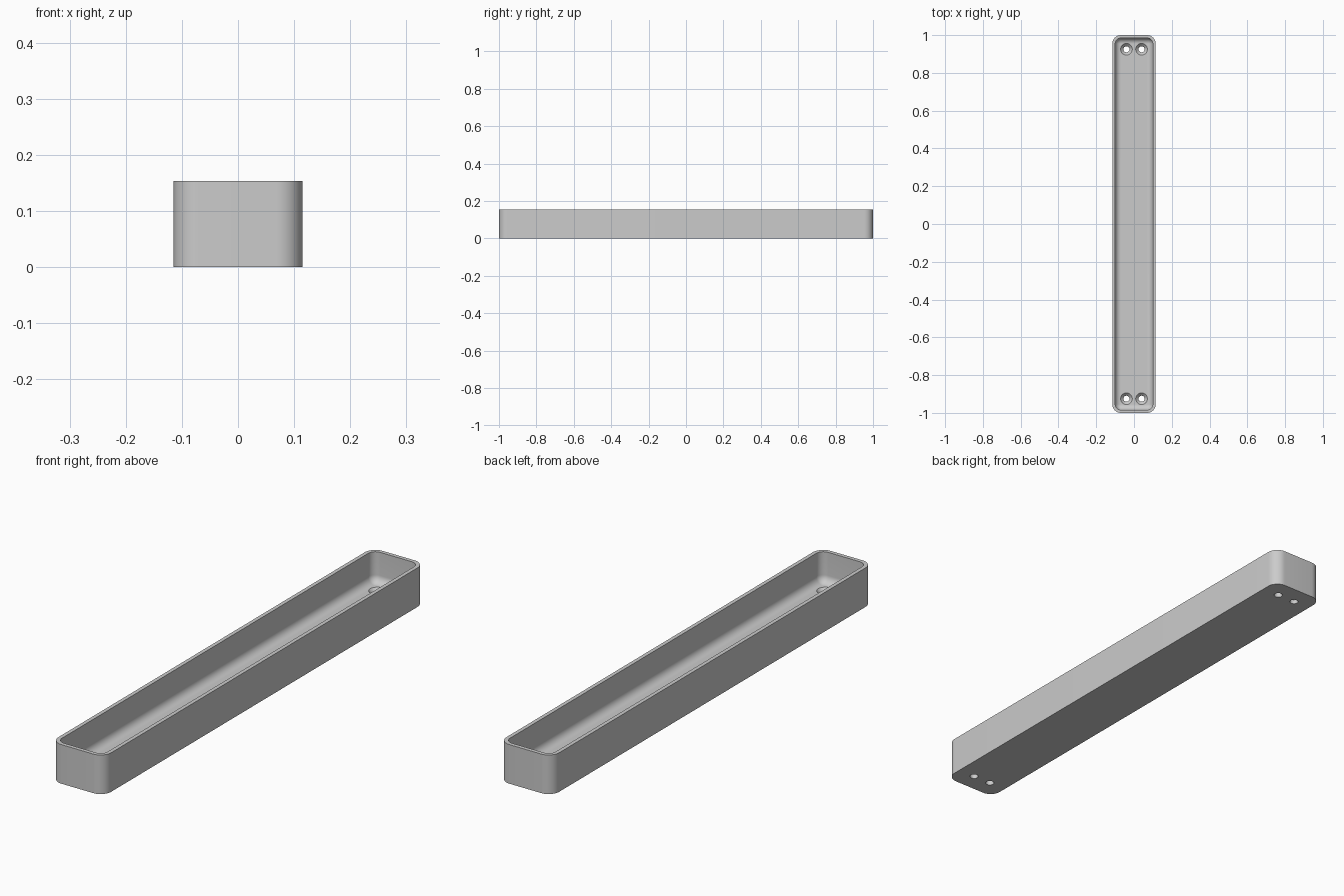
import bpy, bmesh
from math import sin, cos, pi

WIDTH, LENGTH, HEIGHT = 0.23, 2.0, 0.154
CORNER, WALL, FLOOR, FILLET = 0.046, 0.0155, 0.033, 0.03

cube = bpy.data.objects.get("Cube")
if cube:
    bpy.data.objects.remove(cube, do_unlink=True)

grey = bpy.data.materials.new("plain grey")
grey.use_nodes = True
grey.diffuse_color = (0.6, 0.6, 0.6, 1)
grey.node_tree.nodes["Principled BSDF"].inputs["Base Color"].default_value = (0.6, 0.6, 0.6, 1)


def rounded_loop(bm, inset, z, steps=12):
    """Ring of vertices on a rounded rectangle, inset from the outer wall."""
    r = max(CORNER - inset, 0.0004)
    cx, cy = WIDTH / 2 - inset - r, LENGTH / 2 - inset - r
    ring = []
    for quarter, (sx, sy) in enumerate([(1, 1), (-1, 1), (-1, -1), (1, -1)]):
        for i in range(steps + 1):
            a = (quarter + i / steps) * pi / 2
            ring.append(bm.verts.new((sx * cx + r * cos(a), sy * cy + r * sin(a), z)))
    return ring


def circle_loop(bm, x, y, r, z, n=40):
    return [bm.verts.new((x + r * cos(2 * pi * i / n), y + r * sin(2 * pi * i / n), z))
            for i in range(n)]


def skin(bm, rings):
    """Join successive rings with quads and cap both ends."""
    for a, b in zip(rings, rings[1:]):
        n = len(a)
        for i in range(n):
            j = (i + 1) % n
            bm.faces.new((a[i], a[j], b[j], b[i]))
    bm.faces.new(rings[0][::-1])
    bm.faces.new(rings[-1])


def make_object(name, bm):
    bmesh.ops.recalc_face_normals(bm, faces=bm.faces)
    mesh = bpy.data.meshes.new(name)
    bm.to_mesh(mesh)
    bm.free()
    mesh.materials.append(grey)
    obj = bpy.data.objects.new(name, mesh)
    bpy.context.collection.objects.link(obj)
    return obj


# Open tray: outer wall, flat rim, inner wall, rounded inner floor edge
bm = bmesh.new()
rings = [rounded_loop(bm, 0, 0), rounded_loop(bm, 0, HEIGHT), rounded_loop(bm, WALL, HEIGHT)]
for i in range(11):
    a = i / 10 * pi / 2
    rings.append(rounded_loop(bm, WALL + FILLET * (1 - cos(a)), FLOOR + FILLET * (1 - sin(a))))
skin(bm, rings)
tray = make_object("tray", bm)

# Countersunk screw holes, two at each end
bm = bmesh.new()
for x in (-0.04, 0.04):
    for y in (-0.925, 0.925):
        profile = [(0.016, -0.02), (0.016, FLOOR - 0.015), (0.031, FLOOR), (0.031, FLOOR + 0.02)]
        skin(bm, [circle_loop(bm, x, y, r, z) for r, z in profile])
cutter = make_object("screw_hole_cutter", bm)
cutter.hide_render = True

cut = tray.modifiers.new("screw holes", 'BOOLEAN')
cut.operation, cut.solver, cut.object = 'DIFFERENCE', 'EXACT', cutter
bpy.ops.object.select_all(action='DESELECT')
tray.select_set(True)
bpy.context.view_layer.objects.active = tray
bpy.ops.object.modifier_apply(modifier=cut.name)
bpy.data.objects.remove(cutter, do_unlink=True)
bpy.ops.object.shade_smooth_by_angle(angle=pi / 6)
